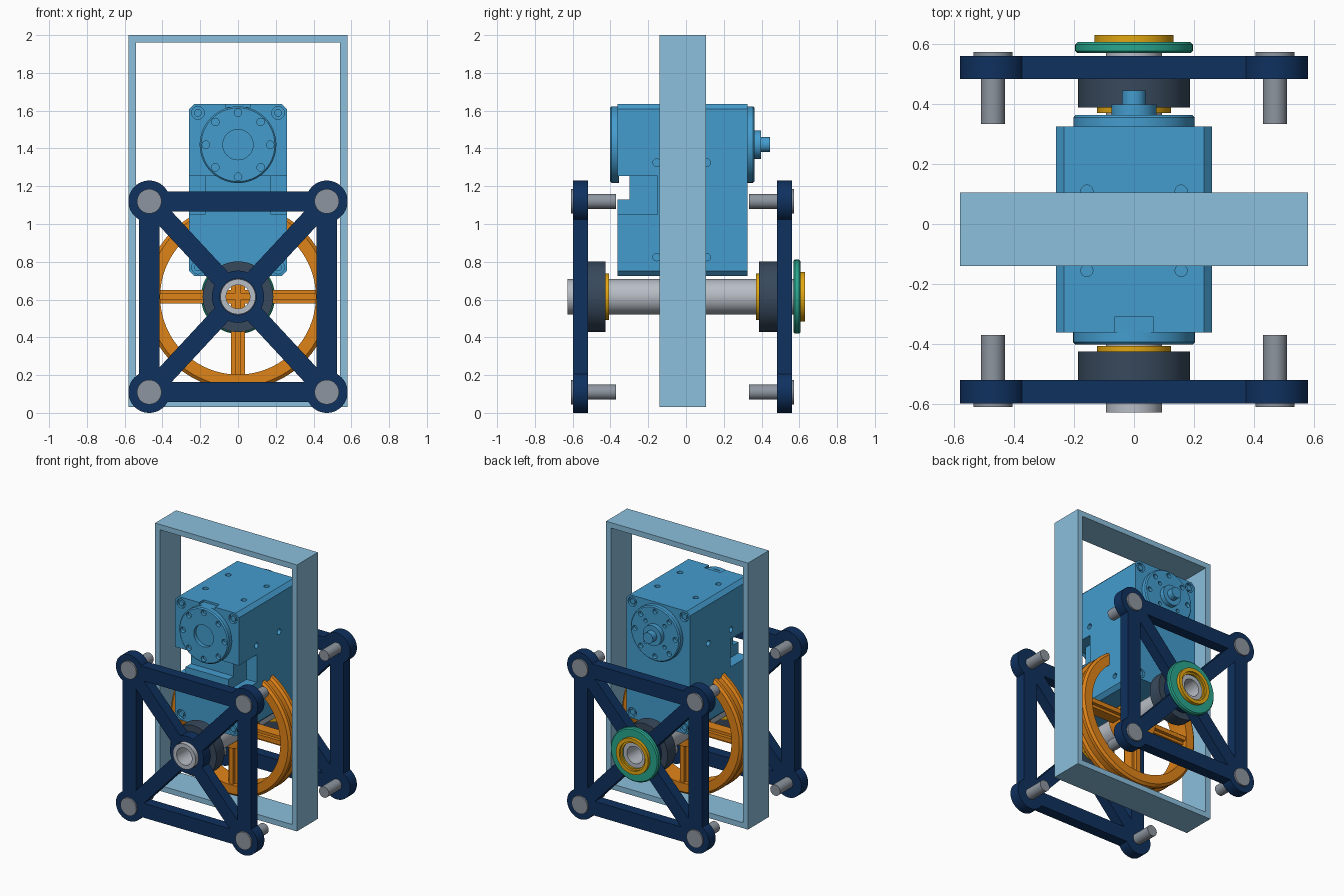
import bpy, bmesh
from math import pi, sin, cos, radians
from mathutils import Matrix, Vector

if "Cube" in bpy.data.objects:
    bpy.data.objects.remove(bpy.data.objects["Cube"])

YC = -0.0187      # symmetry plane between the two side plates
ZC = 0.615        # wheel axis height
ZM = 1.42         # motor axis height


def colour(name, r, g, b):
    m = bpy.data.materials.new(name)
    m.diffuse_color = [(c / 255) ** 2.2 for c in (r, g, b)] + [1]
    m.use_nodes = True
    m.node_tree.nodes["Principled BSDF"].inputs["Base Color"].default_value = m.diffuse_color
    return m


LIGHT = colour("pale_blue", 138, 190, 220)
BLUE = colour("blue", 70, 155, 205)
NAVY = colour("navy", 22, 52, 95)
SLATE = colour("slate", 58, 74, 92)
ORANGE = colour("orange", 222, 130, 30)
YELLOW = colour("yellow", 225, 165, 25)
TEAL = colour("teal", 45, 165, 140)
STEEL = colour("steel", 182, 188, 196)
PIN = colour("pin_grey", 140, 148, 158)


def finish(bm, name, mat=None):
    bmesh.ops.remove_doubles(bm, verts=bm.verts, dist=1e-5)
    bmesh.ops.recalc_face_normals(bm, faces=bm.faces)
    me = bpy.data.meshes.new(name)
    bm.to_mesh(me)
    bm.free()
    ob = bpy.data.objects.new(name, me)
    bpy.context.collection.objects.link(ob)
    if mat:
        me.materials.append(mat)
    return ob


def box(name, x, y, z, mat=None, roll=0):
    """Box from ranges; roll turns it about y through its own centre."""
    bm = bmesh.new()
    mid = Vector([(a + b) / 2 for a, b in (x, y, z)])
    size = [b - a for a, b in (x, y, z)]
    bmesh.ops.create_cube(bm, size=1, matrix=Matrix.Translation(mid) @ Matrix.Rotation(roll, 4, 'Y')
                          @ Matrix.Diagonal((*size, 1)))
    return finish(bm, name, mat)


def lathe(name, profile, x, z, mat=None, n=64):
    """Closed (radius, y) profile turned about a y-parallel axis."""
    bm = bmesh.new()
    rings = [[bm.verts.new((x + r * cos(2 * pi * i / n), y, z + r * sin(2 * pi * i / n)))
              for r, y in profile] for i in range(n)]
    k = len(profile)
    for i in range(n):
        a, b = rings[i], rings[(i + 1) % n]
        for j in range(k):
            q = (j + 1) % k
            if profile[j][0] or profile[q][0]:
                bm.faces.new((a[j], a[q], b[q], b[j]))
    return finish(bm, name, mat)


def disc(name, r, y0, y1, x, z, mat=None, hole=0, n=64):
    return lathe(name, [(hole, y0), (r, y0), (r, y1), (hole, y1)], x, z, mat, n)


def drill(rods, n=20):
    """One cutter made of separate rods: (centre, axis, radius, depth)."""
    bm = bmesh.new()
    for c, axis, r, d in rods:
        rot = Vector((0, 0, 1)).rotation_difference(Vector(axis)).to_matrix().to_4x4()
        bmesh.ops.create_cone(bm, cap_ends=True, segments=n, radius1=r, radius2=r, depth=2 * d,
                              matrix=Matrix.Translation(c) @ rot)
    return finish(bm, "cutter")


def combine(ob, others, op='DIFFERENCE'):
    for o in others:
        m = ob.modifiers.new("bool", 'BOOLEAN')
        m.operation, m.object, m.solver = op, o, 'EXACT'
        bpy.context.view_layer.objects.active = ob
        bpy.ops.object.modifier_apply(modifier=m.name)
        bpy.data.objects.remove(o)
    return ob


def mirrored(ob, name):
    """Copy to the other side plate."""
    c = ob.copy()
    c.data = ob.data.copy()
    c.name = name
    c.data.transform(Matrix.Translation((0, 2 * YC, 0)) @ Matrix.Diagonal((1, -1, 1, 1)))
    c.data.flip_normals()
    bpy.context.collection.objects.link(c)
    return c


# outer rectangular frame
housing = box("outer_frame", (-.58, .58), (-.14, .105), (.03, 2), LIGHT)
combine(housing, [box("cutter", (-.54, .54), (-.5, .5), (.07, 1.96))])

# gearbox block: chamfered profile run along y
bm = bmesh.new()
c = .027
pts = [(-.26 + c, .725), (.26 - c, .725), (.26, .725 + c), (.26, 1.635 - c),
       (.26 - c, 1.635), (-.26 + c, 1.635), (-.26, 1.635 - c), (-.26, .725 + c)]
face = bm.faces.new([bm.verts.new((x, -.362, z)) for x, z in pts])
ext = bmesh.ops.extrude_face_region(bm, geom=[face])
bmesh.ops.translate(bm, vec=(0, .687, 0), verts=[v for v in ext['geom'] if isinstance(v, bmesh.types.BMVert)])
block = finish(bm, "gearbox_block", BLUE)
combine(block, [box("cutter", (-.5, -.175), (-.5, -.15), (1.05, 1.255)),
                box("cutter", (.175, .5), (-.5, -.15), (1.05, 1.255)),
                box("cutter", (-.3, .3), (-.5, -.3), (1.13, 1.255)),
                box("cutter", (-.065, .065), (-.5, -.31), (1.62, 1.8))])
rods = []
for s in (-1, 1):
    for y in (-.155, .11):
        rods.append(((s * .157, y, 1.635), (0, 0, 1), .02, .04))
        for z in (.825, 1.325):
            rods.append(((s * .26, y, z), (1, 0, 0), .02, .04))
    for y in (-.362, .325):
        for z in (.77, 1.588):
            rods.append(((s * .212, y, z), (0, 1, 0), .034, .02))
combine(block, [drill(rods)])
for s in (-1, 1):
    for z in (.77, 1.588):
        disc("corner_bolt", .02, -.36, .322, s * .212, z, BLUE, n=20)


def circle_holes(y, rad, r, n, depth, turn=0.0):
    return [((rad * cos(turn + 2 * pi * i / n), y, ZM + rad * sin(turn + 2 * pi * i / n)),
             (0, 1, 0), r, depth) for i in range(n)]


# round flanges with bolt circles
front = lathe("front_flange", [(0, -.375), (.08, -.375), (.08, -.402), (.195, -.402),
                               (.203, -.394), (.203, -.355), (0, -.355)], 0, ZM, BLUE)
combine(front, [drill(circle_holes(-.402, .17, .02, 8, .025))])
back = lathe("output_flange", [(0, .32), (.202, .32), (.202, .355), (.194, .363), (.075, .363),
                               (.075, .398), (.04, .398), (.04, .445), (0, .445)], 0, ZM, BLUE)
combine(back, [drill(circle_holes(.363, .165, .018, 8, .025)
                     + circle_holes(.363, .11, .014, 4, .025, pi / 4))])

# wheel: grooved rim, hub and ribbed spokes
rim = [(.412, -.075), (.475, -.075), (.492, -.06), (.492, -.035), (.475, -.02), (.475, .02),
       (.492, .035), (.492, .06), (.475, .075), (.412, .075)]
lathe("wheel_rim", [(r, YC + y) for r, y in rim], 0, ZC, ORANGE, 96)
disc("wheel_hub", .14, YC - .075, YC + .075, 0, ZC, ORANGE, .092)
for name, w, d in (("spoke", .036, .04), ("spoke_rib", .016, .065)):
    box(name + "_horizontal", (-.43, .43), (YC - d, YC + d), (ZC - w, ZC + w), ORANGE)
    box(name + "_vertical", (-w, w), (YC - d, YC + d), (ZC - .43, ZC + .43), ORANGE)

# hollow axle
disc("axle_tube", .093, -.628, .6, 0, ZC, STEEL, .063)

# side plate: square of bars, crossed diagonals, round corners, hub
Y = (-.598, -.52)
corners = [(sx * .47, z) for sx in (-1, 1) for z in (.11, 1.12)]
plate = box("front_side_plate", (-.525, -.415), Y, (.11, 1.12), NAVY)
parts = [box("p", (-.47, .47), Y, (z - .053, z + .053)) for z in (.11, 1.12)]
parts.append(box("p", (.415, .525), Y, (.11, 1.12)))
parts += [box("p", (-.69, .69), Y, (ZC - .05, ZC + .05), None, s * radians(47.1)) for s in (-1, 1)]
parts += [disc("p", .11, *Y, x, z) for x, z in corners]
parts.append(disc("p", .138, *Y, 0, ZC))
combine(plate, parts, 'UNION')
combine(plate, [disc("cutter", .096, -.7, -.4, 0, ZC)])
mirrored(plate, "back_side_plate")

# pins through the plate corners
for i, (x, z) in enumerate(corners):
    p = lathe("front_pin_%d" % i, [(0, -.61), (.065, -.61), (.065, -.585), (.04, -.585),
                                   (.04, -.37), (0, -.37)], x, z, PIN, 40)
    mirrored(p, "back_pin_%d" % i)

# bearings and spacer rings
b = lathe("front_bearing", [(.093, -.52), (.187, -.52), (.187, -.425), (.093, -.425)], 0, ZC, SLATE)
mirrored(b, "back_bearing")
w = disc("front_spacer", .123, -.425, -.407, 0, ZC, YELLOW, .093)
mirrored(w, "back_spacer")

# encoder disc and retaining ring at the back
lathe("end_disc", [(.093, .57), (.19, .57), (.196, .576), (.196, .598), (.188, .606), (.093, .606)],
      0, ZC, TEAL)
lathe("retaining_ring", [(.093, .6), (.132, .6), (.132, .63), (.105, .63), (.105, .615), (.093, .615)],
      0, ZC, YELLOW)

# smooth the round surfaces, keep edges sharp
bpy.ops.object.select_all(action='SELECT')
bpy.ops.object.shade_smooth_by_angle(angle=radians(30))
